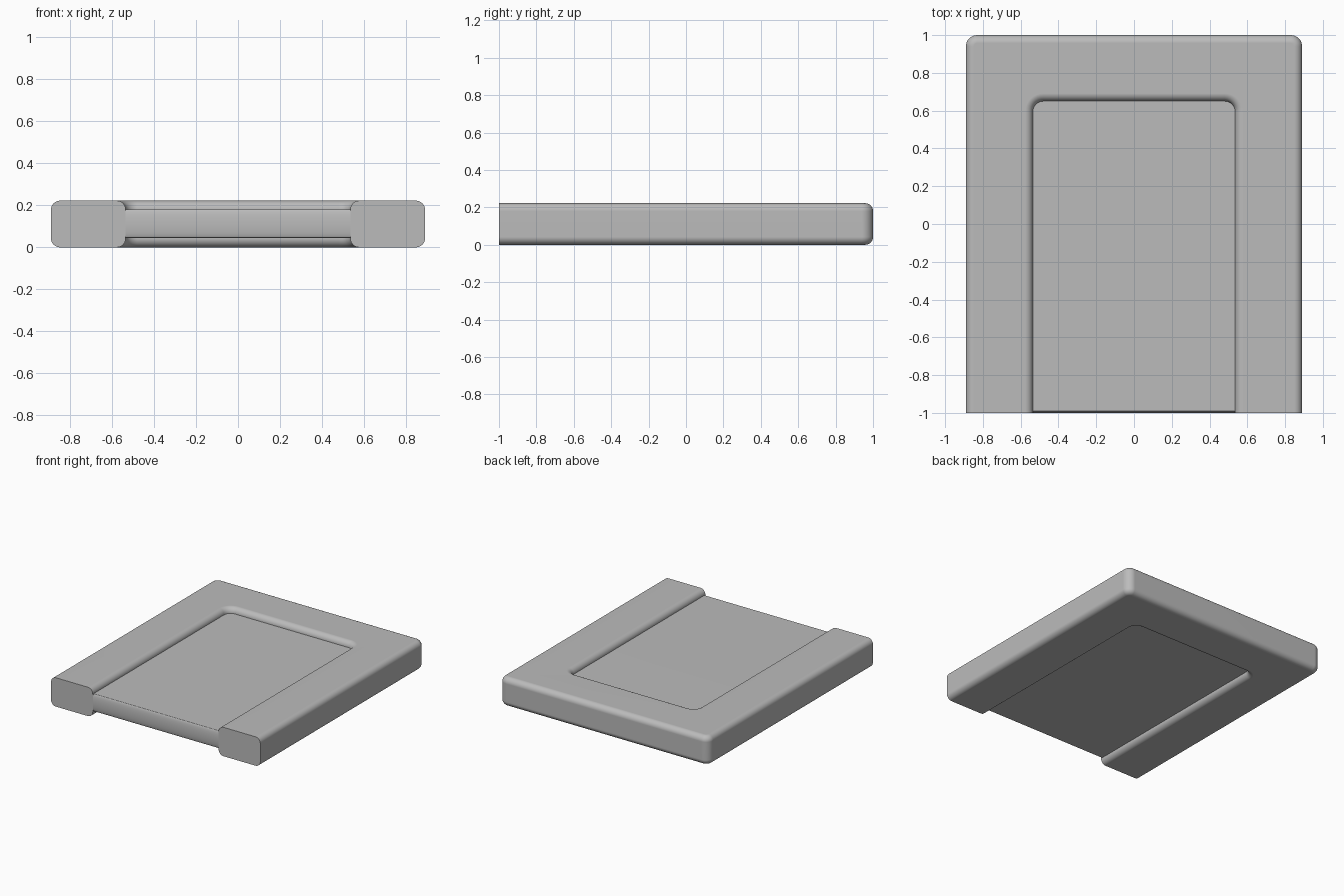
import bpy
import bmesh
from math import sin, cos, pi, radians

if "Cube" in bpy.data.objects:
    bpy.data.objects.remove(bpy.data.objects["Cube"])

HALF_W, HALF_L, HEIGHT = 0.89, 1.0, 0.222   # overall frame
IN_X, IN_Y = 0.535, 0.65                    # opening in the frame
ROUND, OUT_R, IN_R = 0.042, 0.06, 0.055     # edge rounding, corner radii
PANEL_LOW, PANEL_HIGH, BULGE = 0.045, 0.18, 0.012
STEPS = 8

grey = bpy.data.materials.new("plain grey")
grey.use_nodes = True
colour = (0.5, 0.5, 0.5, 1)
grey.diffuse_color = colour
grey.node_tree.nodes["Principled BSDF"].inputs["Base Color"].default_value = colour


def loft(name, loops):
    """Join equal closed loops with quads and cap both ends."""
    bm = bmesh.new()
    rings = [[bm.verts.new(p) for p in loop] for loop in loops]
    for a, b in zip(rings, rings[1:]):
        for i in range(len(a)):
            j = (i + 1) % len(a)
            bm.faces.new((a[i], a[j], b[j], b[i]))
    bm.faces.new(rings[0])
    bm.faces.new(rings[-1])
    bmesh.ops.recalc_face_normals(bm, faces=bm.faces)
    mesh = bpy.data.meshes.new(name)
    bm.to_mesh(mesh)
    bm.free()
    mesh.materials.append(grey)
    ob = bpy.data.objects.new(name, mesh)
    bpy.context.collection.objects.link(ob)
    bpy.ops.object.select_all(action="DESELECT")
    ob.select_set(True)
    bpy.context.view_layer.objects.active = ob
    bpy.ops.object.shade_smooth_by_angle(angle=radians(35))
    mod = ob.modifiers.new("even shading", "WEIGHTED_NORMAL")
    mod.keep_sharp = True
    return ob


def arch(x, y, corner, offset):
    """Arch from the right front end round the back to the left front end."""
    half = [(x - offset, -HALF_L)]
    for i in range(STEPS + 1):
        a = pi / 2 * i / STEPS
        half.append((x - corner + (corner - offset) * cos(a),
                     y - corner + (corner - offset) * sin(a)))
    return half + [(-px, py) for px, py in reversed(half)]


def frame_loop(inset, z):
    outer = arch(HALF_W, HALF_L, OUT_R, inset)
    inner = arch(IN_X, IN_Y, IN_R, -inset)
    return [(x, y, z) for x, y in outer + inner[::-1]]


# U-shaped frame, rounded along its upper and lower edges
angles = [pi / 2 * i / STEPS for i in range(STEPS + 1)]
lower = [(ROUND * (1 - sin(a)), ROUND * (1 - cos(a))) for a in angles]
upper = [(d, HEIGHT - z) for d, z in reversed(lower)]
loft("frame", [frame_loop(d, z) for d, z in lower + upper])

# Thin panel set into the frame, with a slightly bulging front edge
middle, half_h = (PANEL_LOW + PANEL_HIGH) / 2, (PANEL_HIGH - PANEL_LOW) / 2
back = IN_Y + 0.02
section = [(back, PANEL_HIGH), (back, PANEL_LOW)]
for i in range(2 * STEPS + 1):
    a = -pi / 2 + pi * i / (2 * STEPS)
    section.append((-HALF_L + BULGE * (1 - cos(a)), middle + half_h * sin(a)))
side = IN_X + 0.02
loft("panel", [[(x, y, z) for y, z in section] for x in (-side, side)])
